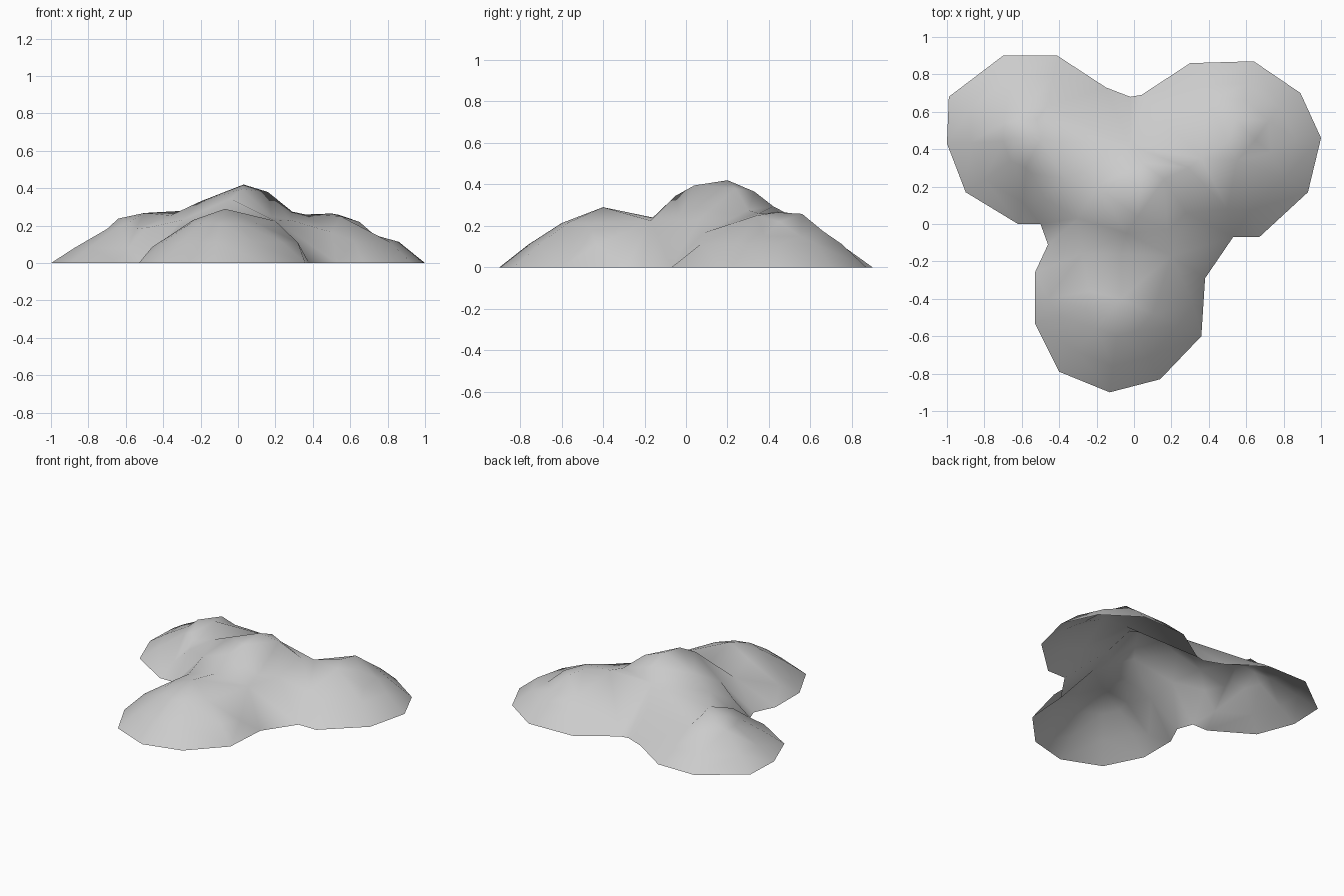
import bpy
from mathutils import Vector
from mathutils.geometry import delaunay_2d_cdt

cube = bpy.data.objects.get("Cube")
if cube:
    bpy.data.objects.remove(cube, do_unlink=True)

grey = bpy.data.materials.new("plain grey")
grey.use_nodes = True
colour = (0.6, 0.6, 0.6, 1)
grey.diffuse_color = colour
grey.node_tree.nodes["Principled BSDF"].inputs["Base Color"].default_value = colour

# Ground outline of each lobe, and the notches between lobes
front_rim = [(-.53, -.26), (-.53, -.53), (-.4, -.79), (-.13, -.9), (.14, -.83), (.36, -.6), (.38, -.29)]
left_rim = [(.53, -.07), (.67, -.07), (.93, .17), (1, .46), (.89, .7), (.64, .87), (.3, .86)]
right_rim = [(-.41, .9), (-.7, .9), (-.99, .68), (-1, .43), (-.9, .17), (-.62, 0), (-.5, 0)]
back_notch = [(.04, .69), (-.02, .68), (-.15, .73)]
side_notch = [(-.46, -.11)]

# Crowns of the lobes
front_crown, left_crown, right_crown = (-.07, -.4, .29), (.5, .44, .265), (-.5, .45, .268)

# Central peak, ridges and saddles
ridge = [(.03, .2, .42), (.02, .04, .395), (-.04, -.05, .345), (-.07, -.16, .24),
         (.16, .24, .38), (.04, .33, .365), (-.02, .42, .295), (.29, .3, .275),
         (-.2, .2, .33), (-.36, .24, .255), (-.48, .14, .19), (-.3, .03, .23),
         (.18, -.03, .25), (.28, .06, .23), (-.28, -.16, .18), (.2, -.17, .225)]

# Flat top and sunken side of the left lobe, and upper slope of the right lobe
left_top = [(.54, .56, .258), (.55, .34, .25), (.36, .35, .26), (.65, .45, .22),
            (.73, .38, .15), (.72, .55, .15), (.5, .08, .165), (.4, .66, .175), (.6, .66, .175)]
right_top = [(-.64, .46, .238), (-.52, .56, .255), (-.58, .3, .22)]

# Steep flanks of the front lobe
front_flanks = [(.32, -.43, .11), (-.46, -.4, .085), (-.24, -.36, .23)]


def shoulder(rim, crown, steps, power):
    """Rounded rings between the ground outline and the crown of a lobe."""
    points = []
    for t in steps:
        for x, y in rim:
            p = Vector(crown).lerp(Vector((x, y, 0)), t)
            p.z = crown[2] * (1 - t ** power)
            points.append(p)
    return points


outline = [Vector((x, y, 0)) for x, y in front_rim + left_rim + back_notch + right_rim + side_notch]
inner = [Vector(p) for p in ridge + left_top + right_top + front_flanks
         + [front_crown, left_crown, right_crown]]
inner += shoulder(front_rim[1:-1], front_crown, (.4, .72), 1.45)
inner += shoulder(left_rim[1:], left_crown, (.72,), 1.7)
inner += shoulder(right_rim[:-1], right_crown, (.4, .75), 1.25)

# Open-bottomed shell stretched over the points
points = outline + inner
flat, _, faces, sources, _, _ = delaunay_2d_cdt(
    [p.xy for p in points], [], [list(range(len(outline)))], 1, 1e-5)
verts = [(v.x, v.y, points[s[0]].z if s else 0) for v, s in zip(flat, sources)]
mesh = bpy.data.meshes.new("mound")
mesh.from_pydata(verts, [], faces)
mesh.materials.append(grey)
mesh.polygons.foreach_set("use_smooth", [True] * len(mesh.polygons))
mound = bpy.data.objects.new("mound", mesh)
bpy.context.collection.objects.link(mound)
